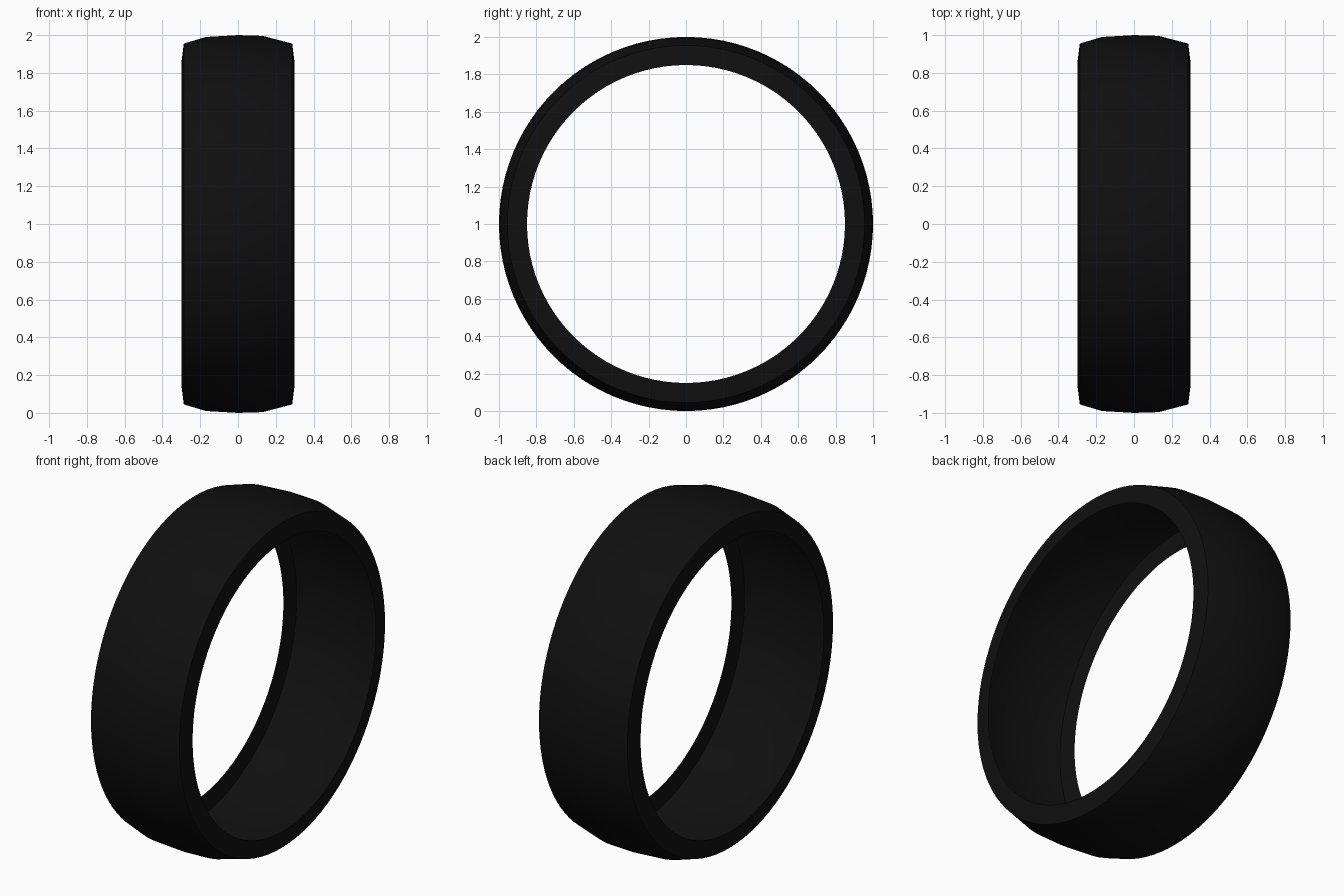
import bpy
import bmesh
import math
from mathutils import Vector

# Remove the default object
cube = bpy.data.objects.get("Cube")
if cube:
    bpy.data.objects.remove(cube, do_unlink=True)

# Black rubber
rubber = bpy.data.materials.new("black_rubber")
rubber.use_nodes = True
colour = (0.005, 0.005, 0.005, 1)
rubber.diffuse_color = colour
rubber.node_tree.nodes["Principled BSDF"].inputs["Base Color"].default_value = colour

# Thin tyre cross-section: bead, shoulder, tread crown, shoulder, bead (x, radius)
profile = [(-0.30, 0.85), (-0.287, 0.955), (-0.17, 0.99), (0, 1.0),
           (0.13, 0.996), (0.287, 0.955), (0.30, 0.85)]
SEGMENTS = 96

# Revolve the section around the axle
bm = bmesh.new()
verts = [bm.verts.new((x, 0, r)) for x, r in profile]
edges = [bm.edges.new(pair) for pair in zip(verts, verts[1:])]
bmesh.ops.spin(bm, geom=verts + edges, cent=(0, 0, 0), axis=(1, 0, 0),
               angle=math.tau, steps=SEGMENTS, use_merge=True)
bmesh.ops.remove_doubles(bm, verts=bm.verts, dist=0.0005)

# Make every face look away from the ring's core
bm.normal_update()
for face in bm.faces:
    c = face.calc_center_median()
    core = Vector((0, c.y, c.z)).normalized() * 0.85
    core.x = 0
    if face.normal.dot(c - core) < 0:
        face.normal_flip()

mesh = bpy.data.meshes.new("tyre")
bm.to_mesh(mesh)
bm.free()
mesh.materials.append(rubber)

tyre = bpy.data.objects.new("tyre", mesh)
bpy.context.collection.objects.link(tyre)
tyre.location.z = 1

# Smooth tread with crisp shoulders
bpy.ops.object.select_all(action="DESELECT")
tyre.select_set(True)
bpy.context.view_layer.objects.active = tyre
bpy.ops.object.shade_smooth_by_angle(angle=math.radians(35))
